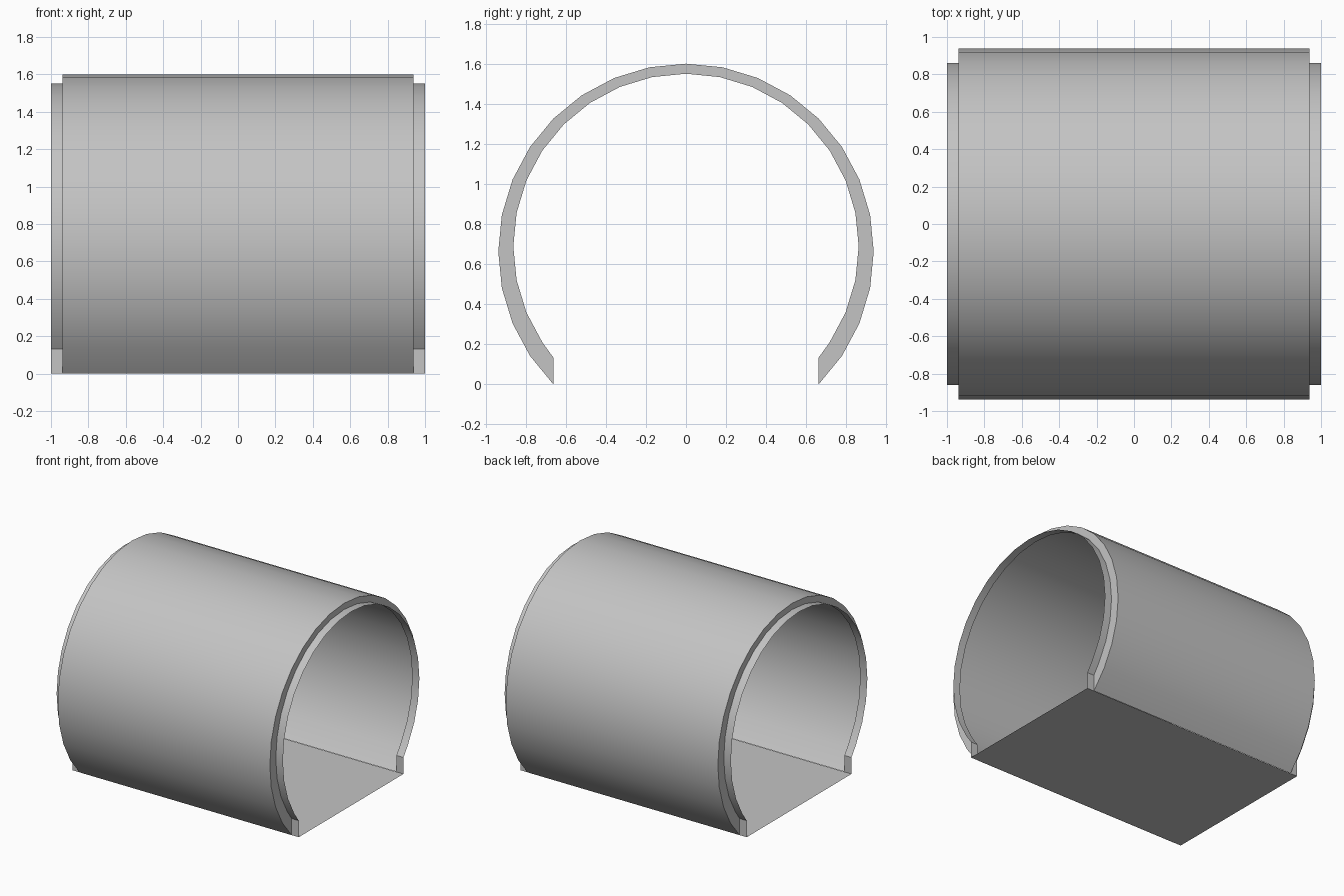
import bpy
import bmesh
from math import sin, cos, radians

if "Cube" in bpy.data.objects:
    bpy.data.objects.remove(bpy.data.objects["Cube"], do_unlink=True)

STEP = 11.25
SHELL_X, LIP_X = 0.9375, 1.0
FLOOR_Y = 0.661

grey = bpy.data.materials.new("plain_grey")
grey.use_nodes = True
colour = (0.55, 0.55, 0.55, 1)
grey.diffuse_color = colour
grey.node_tree.nodes["Principled BSDF"].inputs["Base Color"].default_value = colour


def arc(radius, centre_z, last):
    """Open arch outline in (y, z), running from -y over the top to +y."""
    return [(radius * sin(radians(i * STEP)), centre_z + radius * cos(radians(i * STEP)))
            for i in range(-last, last + 1)]


def strip(name, rail_a, rail_b):
    """Sheet of quads between two rails of 3D points."""
    bm = bmesh.new()
    a = [bm.verts.new(p) for p in rail_a]
    b = [bm.verts.new(p) for p in rail_b]
    for i in range(len(a) - 1):
        bm.faces.new((a[i], b[i], b[i + 1], a[i + 1]))
    mesh = bpy.data.meshes.new(name)
    bm.to_mesh(mesh)
    bm.free()
    mesh.materials.append(grey)
    obj = bpy.data.objects.new(name, mesh)
    bpy.context.collection.objects.link(obj)
    bpy.ops.object.select_all(action="DESELECT")
    obj.select_set(True)
    bpy.context.view_layer.objects.active = obj
    bpy.ops.object.shade_smooth_by_angle(angle=radians(30))
    return obj


def at(x, outline):
    return [(x, y, z) for y, z in outline]


# Outer arch, ending on the floor edges; inner arch, cut off above the floor
outer = arc(0.937, 0.663, 12)
inner = arc(0.862, 0.688, 11)
inner = [(-FLOOR_Y, 0.132)] + inner + [(FLOOR_Y, 0.132)]

# Arched shell and flat floor
strip("arched_shell", at(-SHELL_X, outer), at(SHELL_X, outer))
floor_edge = [(-FLOOR_Y, 0), (FLOOR_Y, 0)]
strip("floor", at(LIP_X, floor_edge), at(-LIP_X, floor_edge))

# Stepped ends: flat rim, thin lip and the two upright lip feet
for side, label in ((1, "left"), (-1, "right")):
    near, far = sorted((side * SHELL_X, side * LIP_X))
    rails = (at(side * SHELL_X, outer), at(side * SHELL_X, inner))
    strip(label + "_rim", *(rails if side < 0 else rails[::-1]))
    strip(label + "_lip", at(near, inner), at(far, inner))
    for y, end in ((-FLOOR_Y, "front"), (FLOOR_Y, "back")):
        foot = [(y, 0), (y, 0.132)]
        if y > 0:
            foot.reverse()
        strip(f"{label}_{end}_lip_foot", at(near, foot), at(far, foot))
